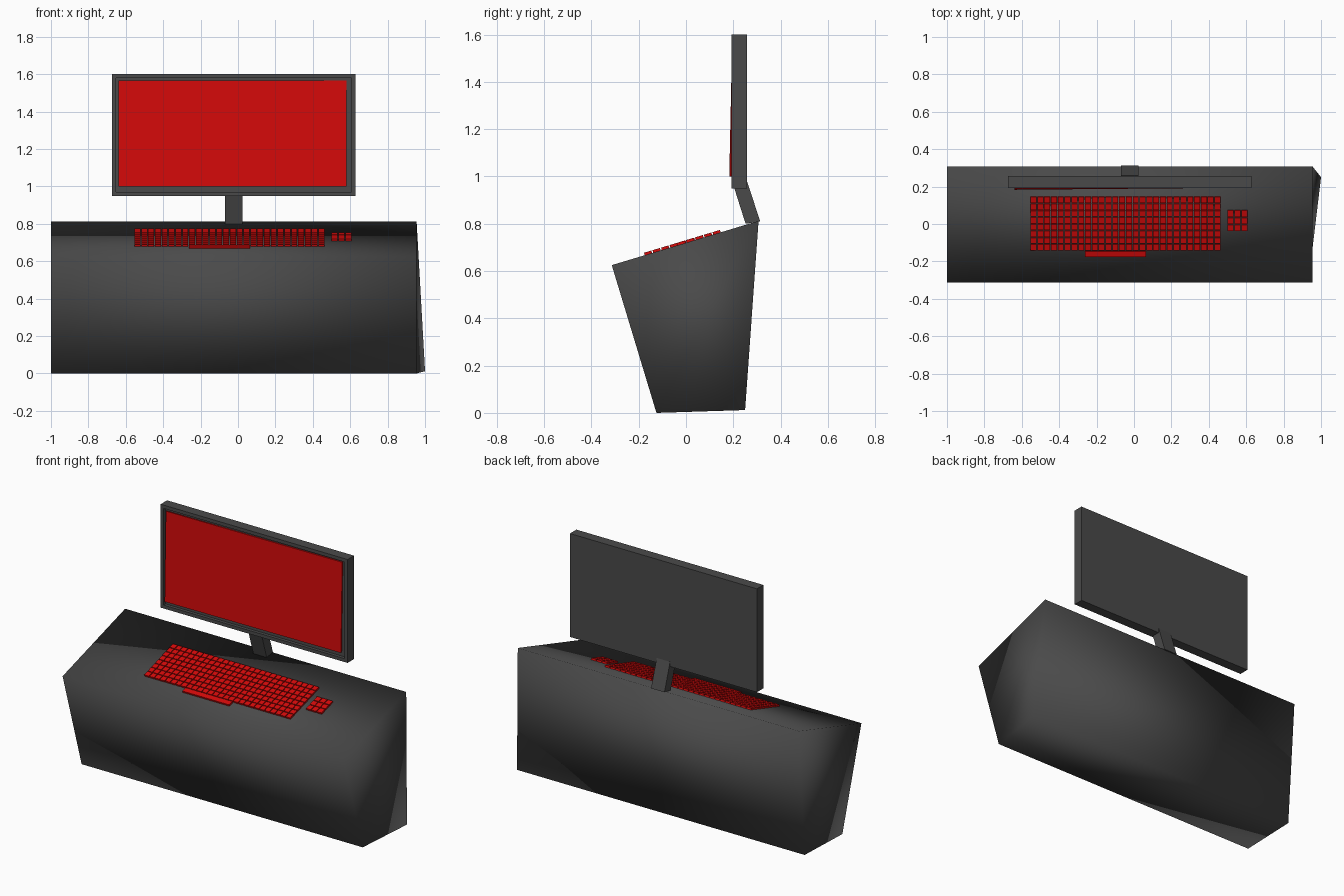
import bpy, bmesh, math
from mathutils import Matrix, Vector

if "Cube" in bpy.data.objects:
    bpy.data.objects.remove(bpy.data.objects["Cube"])


def material(name, rgb):
    m = bpy.data.materials.new(name)
    m.diffuse_color = (*rgb, 1)
    m.use_nodes = True
    m.node_tree.nodes["Principled BSDF"].inputs["Base Color"].default_value = m.diffuse_color
    return m


GREY = material("charcoal", (0.068, 0.068, 0.068))
RED = material("bright_red", (0.66, 0.003, 0.003))


def finish(bm, name, mat, smooth=False):
    bmesh.ops.recalc_face_normals(bm, faces=bm.faces)
    me = bpy.data.meshes.new(name)
    bm.to_mesh(me)
    bm.free()
    me.materials.append(mat)
    for p in me.polygons:
        p.use_smooth = smooth
    ob = bpy.data.objects.new(name, me)
    bpy.context.collection.objects.link(ob)
    return ob


def prism(profile, x0, x1):
    """Extrude a (y, z) profile along x."""
    bm = bmesh.new()
    a = [bm.verts.new((x0, y, z)) for y, z in profile]
    b = [bm.verts.new((x1, y, z)) for y, z in profile]
    n = len(profile)
    bm.faces.new(a)
    bm.faces.new(b)
    for i in range(n):
        j = (i + 1) % n
        bm.faces.new((a[i], a[j], b[j], b[i]))
    return bm, b


# Console body: sloped prism, its lower back right corner pulled outward
FRONT, BACK = (-0.314, 0.625), (0.307, 0.812)
bm, right = prism([FRONT, BACK, (0.25, 0.012), (-0.125, 0.0)], -1.0, 0.955)
right[2].co.x = 1.0
bmesh.ops.connect_verts(bm, verts=[right[1], right[3]])
finish(bm, "console_body", GREY, smooth=True)

# Monitor stand: leaning strut
bm, _ = prism([(0.203, 0.955), (0.258, 0.98), (0.314, 0.81), (0.252, 0.80)], -0.07, 0.023)
finish(bm, "monitor_stand", GREY)

# Monitor case: box with a recessed front
bm, _ = prism([(0.193, 0.95), (0.193, 1.6), (0.257, 1.6), (0.257, 0.95)], -0.673, 0.627)
bmesh.ops.recalc_face_normals(bm, faces=bm.faces)
front = min(bm.faces, key=lambda f: f.calc_center_median().y)
bmesh.ops.inset_region(bm, faces=[front], thickness=0.03)
inner = bmesh.ops.extrude_face_region(bm, geom=[front])
bmesh.ops.translate(bm, verts=[v for v in inner["geom"] if isinstance(v, bmesh.types.BMVert)],
                    vec=(0, 0.02, 0))
bmesh.ops.delete(bm, geom=[front], context='FACES')
finish(bm, "monitor_case", GREY)

# Screen: thin plate, slightly skewed in the recess
bm, _ = prism([(0.183, 1.0), (0.195, 1.565), (0.203, 1.565), (0.191, 1.0)], -0.638, 0.58)
for v in bm.verts:
    v.co.y += 0.011 * (v.co.x + 0.638) / 1.218
finish(bm, "screen", RED)

# Keys: flat blocks lying on the sloped top
SLOPE = (BACK[1] - FRONT[1]) / (BACK[0] - FRONT[0])
TILT = Matrix.Rotation(math.atan(SLOPE), 4, 'X')


def add_key(bm, x0, x1, y0, y1, height=0.012):
    y = (y0 + y1) / 2
    z = FRONT[1] + SLOPE * (y - FRONT[0]) + height / 2 - 0.001
    size = Vector((x1 - x0, (y1 - y0) / math.cos(math.atan(SLOPE)), height))
    bmesh.ops.create_cube(bm, size=1, matrix=Matrix.Translation(((x0 + x1) / 2, y, z))
                          @ TILT @ Matrix.Diagonal(size).to_4x4())


def key_block(name, x0, x1, y0, y1, cols, rows, gap=0.005):
    bm = bmesh.new()
    px, py = (x1 - x0 + gap) / cols, (y1 - y0 + gap) / rows
    for c in range(cols):
        for r in range(rows):
            x, y = x0 + c * px, y0 + r * py
            add_key(bm, x, x + px - gap, y, y + py - gap)
    finish(bm, name, RED)


key_block("keyboard_keys", -0.553, 0.462, -0.14, 0.145, 28, 8)
key_block("keypad_keys", 0.5, 0.608, -0.037, 0.073, 3, 3)
key_block("space_bar", -0.262, 0.063, -0.176, -0.145, 1, 1)
